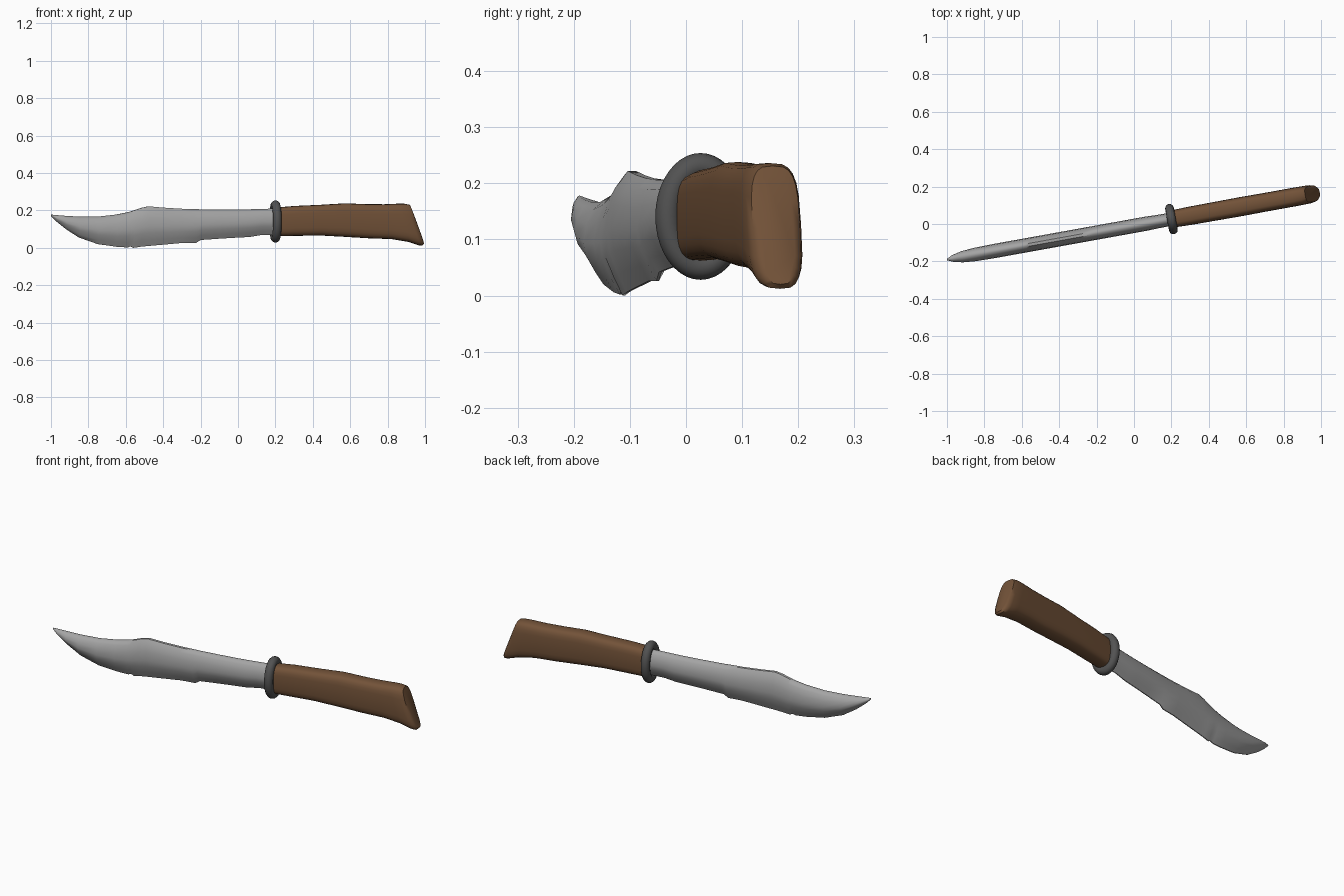
import bpy, bmesh, math
from mathutils import Vector

if "Cube" in bpy.data.objects:
    bpy.data.objects.remove(bpy.data.objects["Cube"])

YAW = math.atan(0.18)          # the whole knife is turned about z
Y0 = -0.01


def place(x, v, z):
    """x along the knife as seen from the front, v sideways thickness, z up."""
    return Vector((x - v * math.sin(YAW), Y0 + 0.18 * x + v * math.cos(YAW), z))


def material(name, rgb):
    m = bpy.data.materials.new(name)
    m.diffuse_color = (*rgb, 1)
    m.use_nodes = True
    m.node_tree.nodes["Principled BSDF"].inputs["Base Color"].default_value = m.diffuse_color
    return m


def loft(name, rings, mat, angle):
    """Skin closed rings of points and cap both ends."""
    bm = bmesh.new()
    loops = [[bm.verts.new(place(*p)) for p in r] for r in rings]
    for a, b in zip(loops, loops[1:]):
        n = len(a)
        for i in range(n):
            bm.faces.new((a[i], a[(i + 1) % n], b[(i + 1) % n], b[i]))
    bm.faces.new(loops[0])
    bm.faces.new(loops[-1])
    bmesh.ops.recalc_face_normals(bm, faces=bm.faces)
    return finish(name, bm, mat, angle)


def finish(name, bm, mat, angle):
    me = bpy.data.meshes.new(name)
    bm.to_mesh(me)
    bm.free()
    me.materials.append(mat)
    ob = bpy.data.objects.new(name, me)
    bpy.context.collection.objects.link(ob)
    bpy.ops.object.select_all(action='DESELECT')
    ob.select_set(True)
    bpy.context.view_layer.objects.active = ob
    bpy.ops.object.shade_smooth_by_angle(angle=math.radians(angle))
    return ob


steel = material("blade steel", (0.37, 0.37, 0.37))
iron = material("dark iron", (0.085, 0.085, 0.085))
wood = material("brown wood", (0.17, 0.085, 0.04))

# Blade: x, spine height, edge height, half thickness (with worn nicks in the edge)
blade = [
    (-1.0, .178, .17, .004), (-.97, .175, .14, .018), (-.92, .171, .1, .03),
    (-.85, .167, .055, .036), (-.75, .167, .02, .038), (-.65, .178, .006, .038),
    (-.59, .19, .002, .038), (-.575, .194, .008, .038), (-.56, .199, .0, .038),
    (-.52, .213, .006, .038), (-.48, .222, .01, .038), (-.4, .215, .017, .038),
    (-.3, .209, .026, .038), (-.225, .207, .026, .038), (-.2, .206, .042, .038),
    (-.1, .205, .049, .038), (0, .205, .055, .038), (.06, .206, .058, .038),
    (.12, .208, .068, .036), (.2, .21, .07, .035)]
# Cross-section: fraction of height, fraction of half thickness
side = [(1.0, .2), (.9, .6), (.72, .88), (.5, 1.0), (.33, .85), (.15, .45), (0, .06)]
section = side + [(h, -w) for h, w in reversed(side)]
loft("blade", [[(x, w * t, b + (s - b) * h) for h, w in section]
               for x, s, b, t in blade], steel, 50)

# Handle: slanted stations of top x, top z, bottom x, bottom z, half thickness
handle = [
    (.2, .215, .2, .062, .046), (.3, .224, .3, .064, .049), (.44, .23, .44, .066, .05),
    (.57, .238, .57, .059, .051), (.68, .234, .7, .051, .05), (.78, .233, .82, .047, .05),
    (.85, .236, .91, .032, .05), (.89, .236, .965, .014, .049),
    (.915, .231, .985, .012, .043), (.922, .215, .993, .02, .03)]
N = 24


def oval(k):
    """Rounded box outline, as side and height fractions in -1..1."""
    c, s = math.cos(k), math.sin(k)
    return (math.copysign(abs(c) ** .6, c), math.copysign(abs(s) ** .55, s))


rings = []
for tx, tz, bx, bz, half in handle:
    ring = []
    for i in range(N):
        w, h = oval(2 * math.pi * i / N)
        f = (h + 1) / 2
        ring.append((bx + (tx - bx) * f, half * w, bz + (tz - bz) * f))
    rings.append(ring)
loft("handle", rings, wood, 50)

# Guard: oval rounded ring around the joint
bm = bmesh.new()
grid = []
for i in range(40):
    a = 2 * math.pi * i / 40
    row = []
    for j in range(12):
        b = 2 * math.pi * j / 12
        r = .023 * math.cos(b)
        row.append(bm.verts.new(place(.2 + .023 * math.sin(b),
                                      (.059 + r) * math.cos(a),
                                      .141 + (.09 + r) * math.sin(a))))
    grid.append(row)
for i in range(40):
    for j in range(12):
        p, q, k = grid[i], grid[(i + 1) % 40], (j + 1) % 12
        bm.faces.new((p[j], q[j], q[k], p[k]))
bmesh.ops.recalc_face_normals(bm, faces=bm.faces)
finish("guard", bm, iron, 60)
